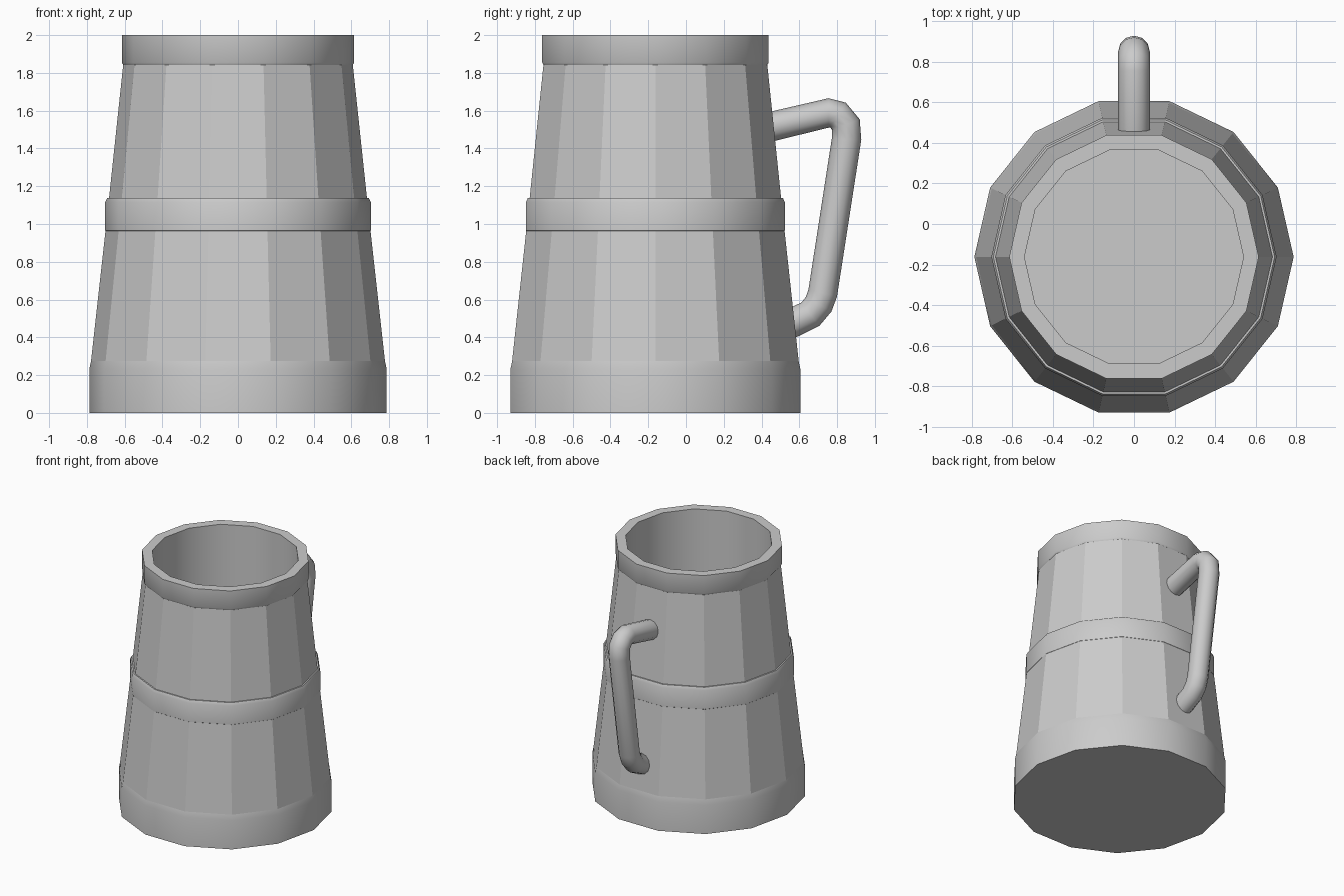
import bpy, bmesh, math

if "Cube" in bpy.data.objects:
    bpy.data.objects.remove(bpy.data.objects["Cube"])

SIDES = 14
CY = -0.162   # the vessel sits forward so the handle fits in the bounds


def lathe(name, profile, smooth, cap_start=False, cap_end=False):
    """Spin (radius, z) points into a 14-sided surface, with optional caps."""
    bm = bmesh.new()
    rings = []
    for r, z in profile:
        rings.append([bm.verts.new((r * math.cos(2 * math.pi * i / SIDES),
                                    CY + r * math.sin(2 * math.pi * i / SIDES), z))
                      for i in range(SIDES)])
    for a, b in zip(rings, rings[1:]):
        for i in range(SIDES):
            j = (i + 1) % SIDES
            bm.faces.new((a[i], a[j], b[j], b[i]))
    if cap_start:
        bm.faces.new(rings[0][::-1])
    if cap_end:
        bm.faces.new(rings[-1])
    me = bpy.data.meshes.new(name)
    bm.to_mesh(me)
    bm.free()
    ob = bpy.data.objects.new(name, me)
    bpy.context.collection.objects.link(ob)
    if smooth:
        smooth_by_angle(ob)
    return ob


def smooth_by_angle(ob):
    bpy.ops.object.select_all(action='DESELECT')
    ob.select_set(True)
    bpy.context.view_layer.objects.active = ob
    bpy.ops.object.shade_smooth_by_angle(angle=math.radians(30))


# Base with a soft shoulder, flat-sided body
lathe("base", [(0.787, 0), (0.787, 0.232), (0.778, 0.275)], True, cap_start=True)
lathe("body", [(0.778, 0.275), (0.692, 1.05), (0.606, 1.86)], False)

# Hoops around the middle and the rim
lathe("middle_hoop", [(0.690, 0.952), (0.703, 0.965), (0.703, 1.115),
                      (0.693, 1.137), (0.680, 1.137)], True)
lathe("rim_hoop", [(0.600, 1.842), (0.608, 1.842), (0.615, 1.855),
                   (0.615, 2.0), (0.54, 2.0)], True)

# Cavity wall and floor
lathe("inside", [(0.54, 2.0), (0.54, 0.15)], True, cap_end=True)

# Handle: round tube along a bent path
path = [(0.44, 1.513), (0.755, 1.588), (0.805, 1.576), (0.847, 1.526), (0.850, 1.450),
        (0.724, 0.635), (0.702, 0.575), (0.658, 0.522), (0.54, 0.466)]
cu = bpy.data.curves.new("handle", 'CURVE')
cu.dimensions = '3D'
cu.bevel_depth = 0.078
cu.bevel_resolution = 4
cu.use_fill_caps = True
sp = cu.splines.new('POLY')
sp.points.add(len(path) - 1)
for p, (y, z) in zip(sp.points, path):
    p.co = (0, y, z, 1)
handle = bpy.data.objects.new("handle", cu)
bpy.context.collection.objects.link(handle)
bpy.ops.object.select_all(action='DESELECT')
handle.select_set(True)
bpy.context.view_layer.objects.active = handle
bpy.ops.object.convert(target='MESH')
bpy.ops.object.shade_smooth_by_angle(angle=math.radians(40))
